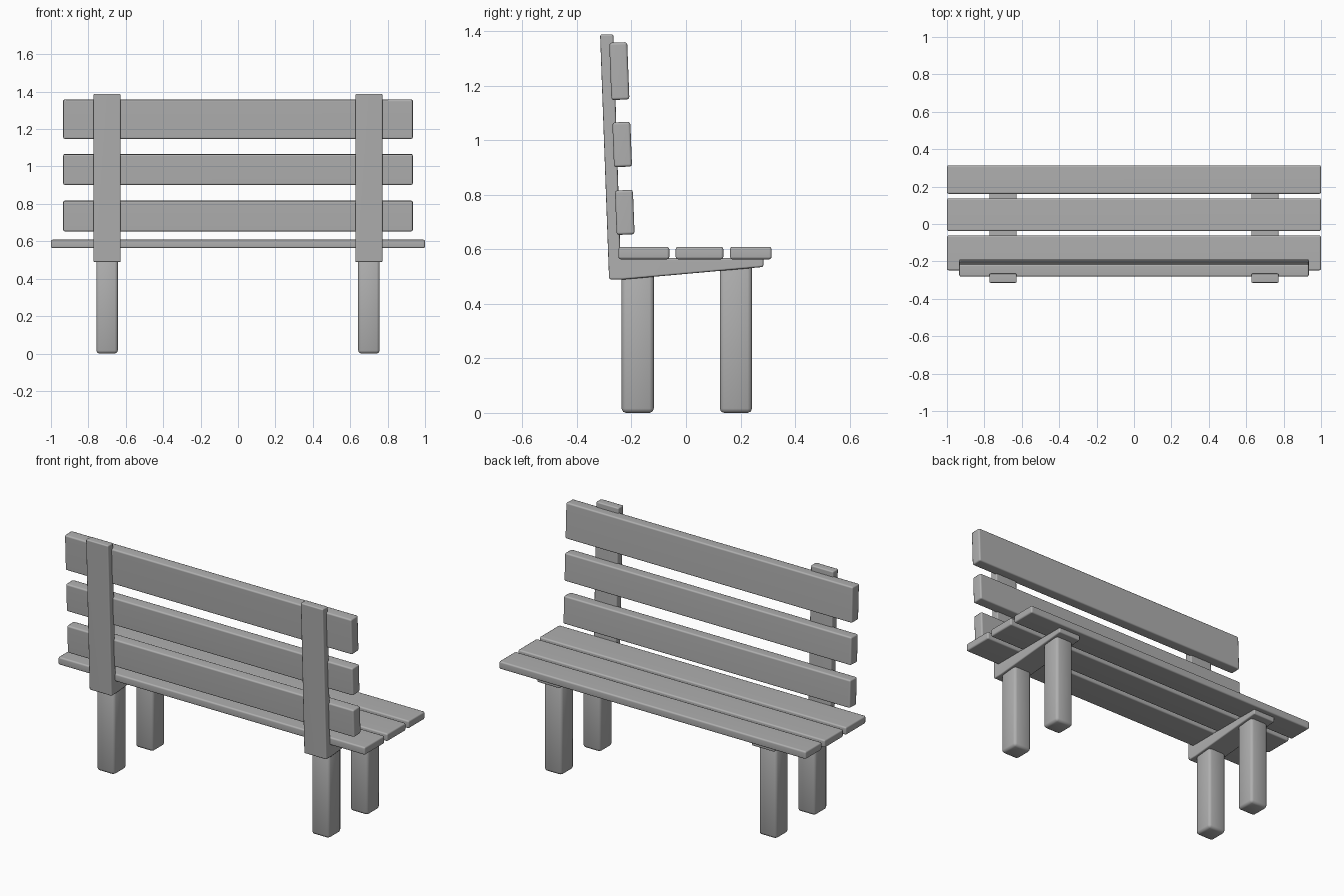
import bpy, bmesh, math
from mathutils import Matrix

if "Cube" in bpy.data.objects:
    bpy.data.objects.remove(bpy.data.objects["Cube"])

# Dark grey paint for the whole bench
paint = bpy.data.materials.new("grey_paint")
paint.diffuse_color = (0.43, 0.43, 0.43, 1)
paint.use_nodes = True
paint.node_tree.nodes["Principled BSDF"].inputs["Base Color"].default_value = paint.diffuse_color


def finish(name, bm, bevel, weighted):
    """Round every edge and turn the bmesh into a named, smooth object."""
    bmesh.ops.recalc_face_normals(bm, faces=bm.faces)
    bmesh.ops.bevel(bm, geom=bm.edges[:], offset=bevel, segments=2,
                    profile=0.5, affect='EDGES', clamp_overlap=True)
    mesh = bpy.data.meshes.new(name)
    bm.to_mesh(mesh)
    bm.free()
    mesh.materials.append(paint)
    ob = bpy.data.objects.new(name, mesh)
    bpy.context.collection.objects.link(ob)
    bpy.ops.object.select_all(action='DESELECT')
    ob.select_set(True)
    bpy.context.view_layer.objects.active = ob
    bpy.ops.object.shade_smooth_by_angle(angle=math.radians(60))
    if weighted:  # keeps the broad faces flat
        ob.modifiers.new("flat_faces", 'WEIGHTED_NORMAL').keep_sharp = True
    return ob


def plank(name, center, size, tilt=0.0, bevel=0.009, weighted=True):
    bm = bmesh.new()
    bmesh.ops.create_cube(bm, size=1)
    m = (Matrix.Translation(center) @ Matrix.Rotation(tilt, 4, 'X')
         @ Matrix.Diagonal((*size, 1)))
    bm.transform(m)
    return finish(name, bm, bevel, weighted)


# Seat slats: back edge, front edge
for i, (y0, y1) in enumerate([(-0.248, -0.061), (-0.038, 0.137), (0.161, 0.314)]):
    plank(f"seat_slat_{i + 1}", (0, (y0 + y1) / 2, 0.586), (2.0, y1 - y0, 0.046))

# Backrest slats, leaning with the posts: y, z, height
for i, (y, z, h) in enumerate([(-0.2245, 0.735, 0.163), (-0.234, 0.984, 0.164),
                               (-0.2445, 1.253, 0.21)]):
    plank(f"back_slat_{i + 1}", (0, y, z), (1.87, 0.066, h), math.radians(2.2))

# L-shaped side frames: back post and seat bearer in one profile (y, z)
profile = [(-0.315, 1.388), (-0.282, 0.489), (-0.230, 0.489), (0.284, 0.535),
           (0.284, 0.568), (-0.240, 0.568), (-0.266, 1.388)]
for side, s in (("left", -1), ("right", 1)):
    bm = bmesh.new()
    face = bm.faces.new([bm.verts.new((s * 0.7 - 0.073, y, z)) for y, z in profile])
    ext = bmesh.ops.extrude_face_region(bm, geom=[face])
    bmesh.ops.translate(bm, vec=(0.146, 0, 0),
                        verts=[v for v in ext["geom"] if isinstance(v, bmesh.types.BMVert)])
    finish(f"{side}_frame", bm, 0.007, True)

    # Legs with softened edges, tops sunk into the bearer
    for row, y, top in (("rear", -0.177, 0.515), ("front", 0.183, 0.545)):
        plank(f"{row}_{side}_leg", (s * 0.7, y, top / 2),
              (0.115, 0.118, top), bevel=0.016, weighted=False)
